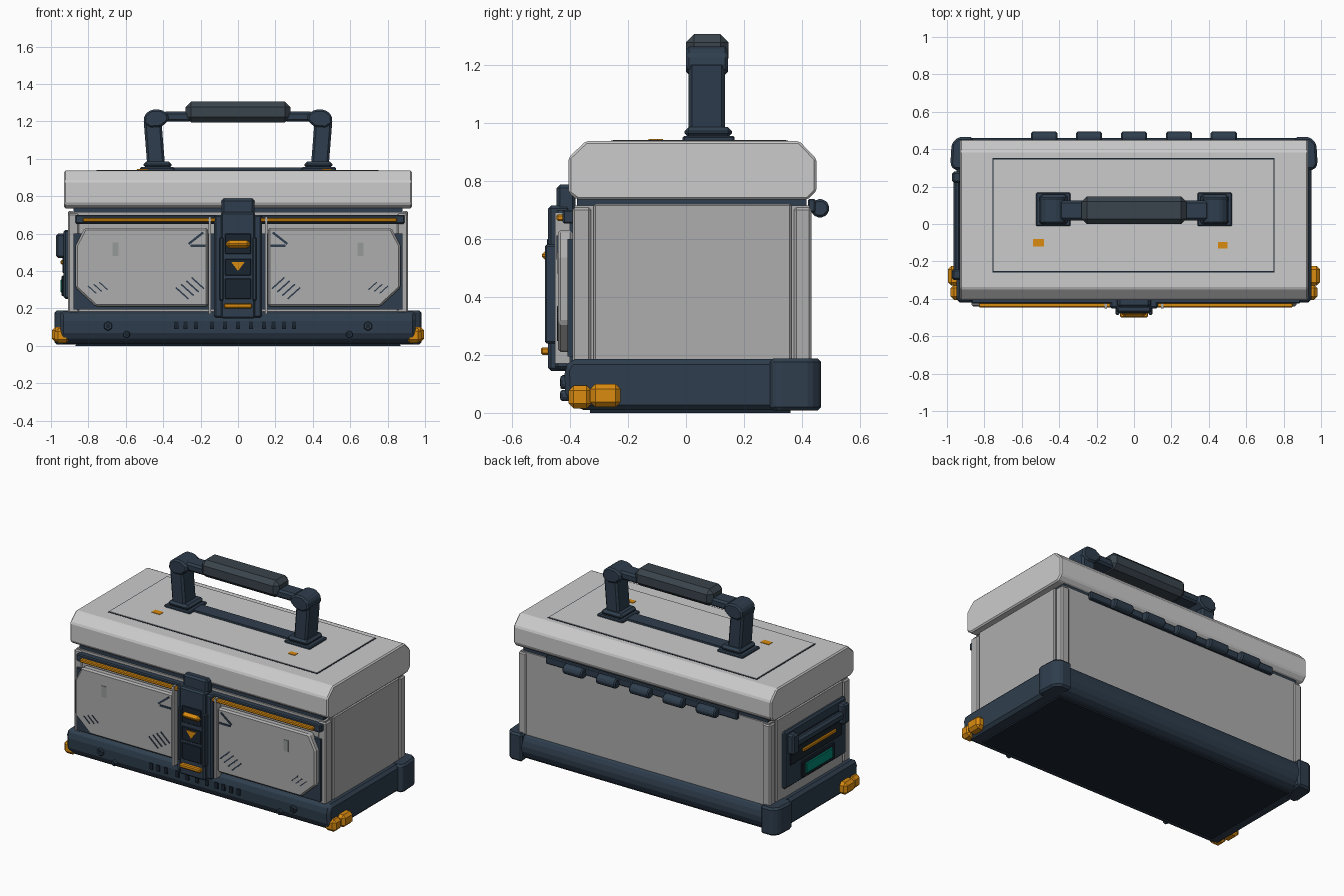
import bpy, bmesh
from math import radians, cos, sin, pi
from mathutils import Vector, Matrix

if "Cube" in bpy.data.objects:
    bpy.data.objects.remove(bpy.data.objects["Cube"])


def mat(name, rgb):
    m = bpy.data.materials.new(name)
    m.diffuse_color = (*rgb, 1)
    m.use_nodes = True
    m.node_tree.nodes["Principled BSDF"].inputs["Base Color"].default_value = m.diffuse_color
    return m


NAVY = mat("navy", (0.028, 0.048, 0.075))
DEEP = mat("deep_navy", (0.010, 0.018, 0.030))
RUBBER = mat("rubber", (0.042, 0.058, 0.072))
ORANGE = mat("orange", (0.70, 0.26, 0.005))
TEAL = mat("teal", (0.0, 0.24, 0.17))
LABEL = mat("label", (0.30, 0.33, 0.32))
GREY = mat("body_grey", (0.42, 0.42, 0.42))


def finish(name, bm, material, bevel=0, segments=1):
    bmesh.ops.recalc_face_normals(bm, faces=bm.faces)
    me = bpy.data.meshes.new(name)
    bm.to_mesh(me)
    bm.free()
    ob = bpy.data.objects.new(name, me)
    bpy.context.collection.objects.link(ob)
    if material:
        me.materials.append(material)
    if bevel:
        mod = ob.modifiers.new("bevel", 'BEVEL')
        mod.width, mod.segments = bevel, segments
        mod.limit_method = 'ANGLE'
    return ob


def box(name, x, y, z, material=None, bevel=0, turn=0):
    """Box from (low, high) ranges; turn rotates it about its own y axis."""
    bm = bmesh.new()
    size = [abs(r[1] - r[0]) for r in (x, y, z)]
    centre = Vector([(r[0] + r[1]) / 2 for r in (x, y, z)])
    m = Matrix.Translation(centre) @ Matrix.Rotation(radians(turn), 4, 'Y')
    bmesh.ops.create_cube(bm, size=1, matrix=m @ Matrix.Diagonal((*size, 1)))
    return finish(name, bm, material, bevel)


def prism(name, axis, pts, low, high, material=None, bevel=0):
    """Extrude a 2D profile along x (y,z), y (x,z) or z (x,y)."""
    put = {'x': lambda a, b, t: (t, a, b),
           'y': lambda a, b, t: (a, t, b),
           'z': lambda a, b, t: (a, b, t)}[axis]
    bm = bmesh.new()
    f = bm.faces.new([bm.verts.new(put(a, b, low)) for a, b in pts])
    ext = bmesh.ops.extrude_face_region(bm, geom=[f])
    verts = [v for v in ext['geom'] if isinstance(v, bmesh.types.BMVert)]
    bmesh.ops.translate(bm, verts=verts, vec=put(0, 0, high - low))
    return finish(name, bm, material, bevel)


def ring(cx, cy, r, n):
    return [(cx + r * cos(2 * pi * (i + .5) / n), cy + r * sin(2 * pi * (i + .5) / n)) for i in range(n)]


def flip(pts, s):
    return [(a * s, b) for a, b in pts]


# Base tray
prism("base_tray", 'x', [(-.37, .01), (.41, .01), (.455, .06), (.46, .13), (.43, .185),
                         (-.40, .185), (-.42, .15), (-.415, .05)], -.95, .95, NAVY, .018)
box("bottom_plate", (-.87, .87), (-.33, .36), (0, .02), DEEP)

# Main box with slightly proud side panels and corner pillars
box("body", (-.895, .895), (-.385, .425), (.17, .715), GREY)
for s in (-1, 1):
    box("side_panel", (s * .88, s * .91), (-.318, .363), (.175, .72), GREY, .006)
    for y in ((-.392, -.328), (.372, .432)):
        box("corner_pillar", (s * .85, s * .908), y, (.175, .708), GREY, .008)

# Lid with chamfered profile, and the dark gasket under it
box("gasket", (-.88, .88), (-.375, .415), (.705, .75), NAVY)
prism("lid", 'x', [(-.375, .735), (.42, .735), (.45, .765), (.45, .875), (.39, .937),
                   (-.345, .937), (-.405, .88), (-.405, .758)], -.93, .93, None, .008)
box("lid_panel_seam", (-.757, .752), (-.258, .352), (.93, .9385), DEEP)
box("lid_panel", (-.75, .745), (-.251, .345), (.93, .941))
box("lid_marker_left", (-.54, -.48), (-.12, -.08), (.93, .944), ORANGE)
box("lid_marker_right", (.45, .50), (-.13, -.097), (.93, .944), ORANGE)

# Carrying handle
box("handle_rail", (-.36, .36), (.03, .12), (.93, .953), NAVY)
post = [(.39, .96), (.485, .96), (.505, 1.21), (.41, 1.21)]
elbow = [(.37, 1.205), (.375, 1.24), (.41, 1.262), (.465, 1.262), (.50, 1.235),
         (.505, 1.19), (.47, 1.165), (.41, 1.17)]
for s in (-1, 1):
    box("handle_foot_plate", (s * .34, s * .525), (-.012, .168), (.935, .955), NAVY, .006)
    box("handle_foot", (s * .355, s * .505), (-.005, .158), (.95, .985), NAVY, .014)
    prism("handle_post", 'y', flip(post, s), .008, .135, NAVY, .012)
    prism("handle_elbow", 'y', flip(elbow, s), .0, .145, NAVY, .01)
    box("handle_bar", (s * .25, s * .40), (.02, .125), (1.198, 1.252), NAVY, .012)
box("handle_grip", (-.28, .28), (.0, .147), (1.195, 1.305), RUBBER, .028)

# Front face: dark backing, trim strip, armour panels
box("front_backing", (-.88, .88), (-.408, -.38), (.195, .60), NAVY)
box("front_trim", (-.87, .89), (-.425, -.38), (.652, .70), NAVY, .006)
box("orange_strip", (-.83, .85), (-.446, -.415), (.662, .684), ORANGE, .005)
panel = [(.16, .21), (.76, .21), (.868, .31), (.868, .535), (.82, .63), (.16, .63)]
for s in (-1, 1):
    prism("front_panel", 'y', flip(panel, s), -.442, -.39, GREY, .01)
    box("panel_edge_rod", (s * .145, s * .158), (-.452, -.40), (.17, .69), GREY)
    box("panel_label", (s * .638, s * .672), (-.445, -.43), (.48, .552), LABEL)
    # decorative slits
    for x, z, length in ((.225, .575, .10), (.215, .535, .08)):
        box("upper_slit", (s * x - length / 2, s * x + length / 2), (-.446, -.43),
            (z - .006, z + .006), NAVY, 0, s * (38 if z > .55 else 0))
    for i in range(4):
        x, z = s * (.215 + i * .028), .335 - i * .018
        box("inner_slit", (x - .045, x + .045), (-.445, -.43), (z - .004, z + .004), NAVY, 0, s * -42)
    for i in range(3):
        x, z = s * (.72 + i * .03), .32 - i * .01
        box("outer_slit", (x - .03, x + .03), (-.445, -.43), (z - .003, z + .003), NAVY, 0, s * -42)
    # base bolts
    for x, z, r in ((.695, .105, .026), (.595, .06, .021)):
        prism("base_bolt", 'y', ring(s * x, z, r, 6), -.432, -.40, NAVY, .005)
        prism("bolt_centre", 'y', ring(s * x, z, r * .5, 6), -.435, -.42, DEEP)

# Vent slots along the base front
for x in (-.33, -.28, -.225, -.14, -.07, .0, .07, .14, .19, .245, .30):
    box("base_vent", (x - .011, x + .011), (-.426, -.40), (.09, .13), DEEP)

# Central latch
box("latch_back", (-.128, .128), (-.452, -.38), (.15, .70), NAVY, .01)
box("latch_column", (-.092, .092), (-.475, -.40), (.145, .715), NAVY, .01)
box("latch_hook", (-.088, .088), (-.446, -.38), (.68, .787), NAVY, .012)
for z in ((.49, .60), (.375, .465), (.25, .36)):
    box("latch_inset", (-.07, .07), (-.479, -.45), z, DEEP, .004)
for s in (-1, 1):
    box("latch_rail", (s * .078, s * .10), (-.486, -.44), (.24, .58), NAVY, .006)
box("latch_button", (-.065, .065), (-.497, -.46), (.523, .562), ORANGE, .016)
prism("latch_arrow", 'y', [(-.036, .448), (.036, .448), (0, .40)], -.484, -.46, ORANGE)
box("latch_pull", (-.075, .075), (-.50, -.46), (.20, .226), ORANGE, .006)

# Corner guards: orange at the front, navy at the back
for s in (-1, 1):
    box("front_corner_guard", (s * .91, s * .995), (-.33, -.225), (.02, .10), ORANGE, .018)
    box("front_corner_toe", (s * .90, s * .98), (-.405, -.325), (.015, .095), ORANGE, .018)
    prism("rear_corner_guard", 'z', flip([(.90, .29), (.965, .29), (.982, .32), (.975, .43),
                                         (.94, .465), (.86, .465), (.86, .43)], s), .008, .188, NAVY, .012)

# Rear hinge
box("hinge_strip", (-.68, .70), (.42, .447), (.69, .738), NAVY, .005)
for i in range(5):
    x = (i - 2) * .24
    prism("hinge_barrel", 'x', ring(.462, .705, .034, 8), x - .07, x + .07, NAVY, .008)

# Control panel on the left side
box("control_plate", (-.932, -.90), (-.32, .31), (.25, .62), NAVY, .01)
box("control_inset", (-.938, -.92), (-.27, .26), (.39, .56), DEEP, .004)
box("control_grab_bar", (-.965, -.92), (-.29, .27), (.50, .555), NAVY, .014)
for y in (-.27, .25):
    box("control_bar_mount", (-.972, -.92), (y - .03, y + .03), (.47, .60), NAVY, .01)
box("control_orange_bar", (-.948, -.92), (-.20, .14), (.435, .458), ORANGE, .005)
box("control_light_frame", (-.943, -.92), (-.19, .145), (.265, .375), DEEP, .005)
box("control_light", (-.95, -.92), (-.16, .115), (.285, .355), TEAL, .005)
